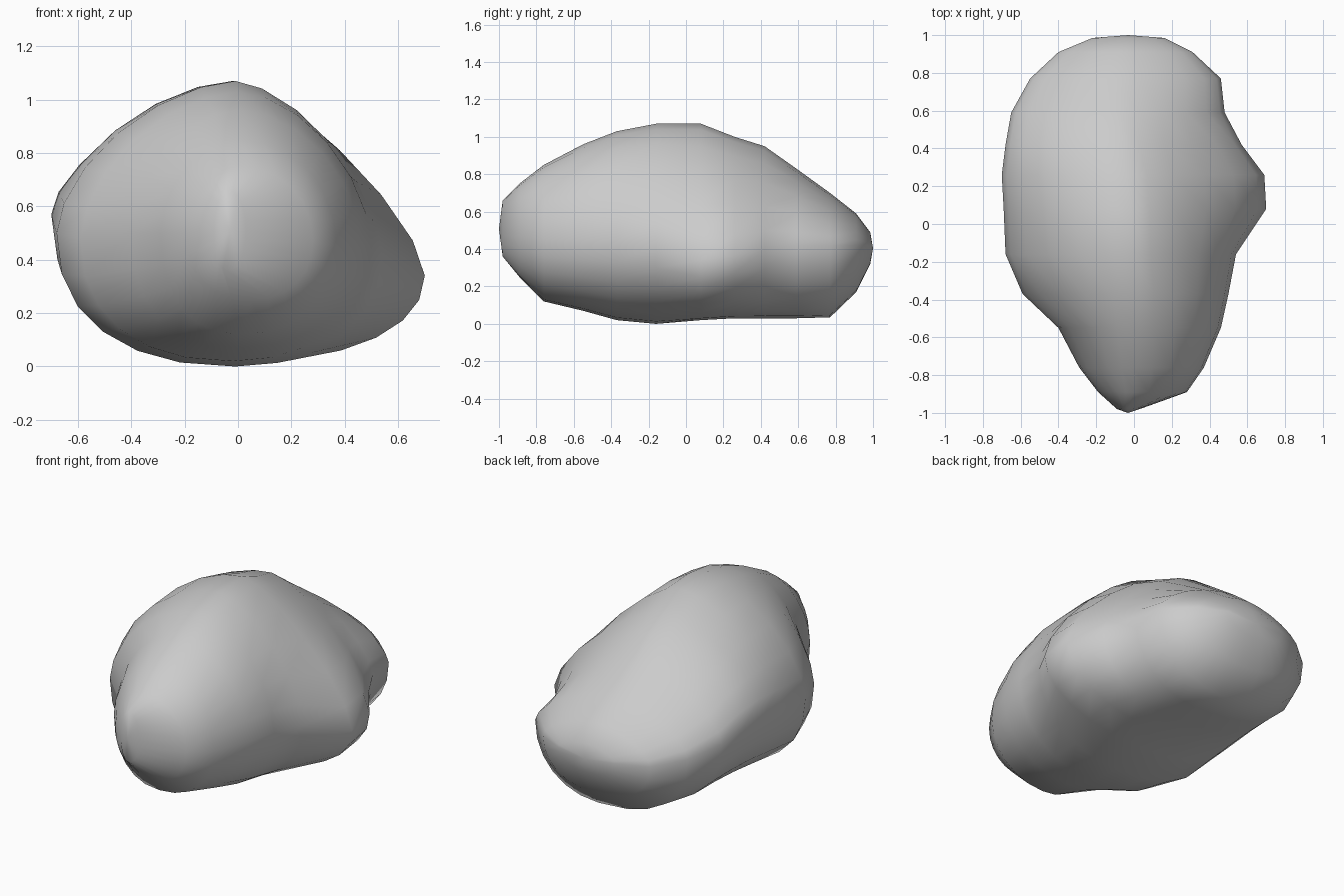
import bpy, bmesh
from math import cos, sin, pi

if "Cube" in bpy.data.objects:
    bpy.data.objects.remove(bpy.data.objects["Cube"])

# Cross-sections from front to back: y, left (x,z), right (x,z), top (x,z), bottom (x,z)
SECTIONS = [
    (-0.98, -.09, .51, .03, .51, -.04, .66, -.04, .36),
    (-0.89, -.19, .50, .28, .47, .00, .75, .05, .25),
    (-0.76, -.29, .50, .37, .45, .00, .85, .01, .12),
    (-0.55, -.40, .50, .46, .45, .00, .96, .00, .07),
    (-0.37, -.59, .48, .50, .45, .00, 1.03, -.02, .02),
    (-0.16, -.68, .50, .54, .42, -.01, 1.07, -.01, .00),
    (0.08, -.69, .53, .70, .34, -.02, 1.07, .04, .02),
    (0.26, -.70, .57, .69, .37, -.04, 1.00, .07, .03),
    (0.42, -.68, .55, .57, .40, -.07, .95, .08, .03),
    (0.59, -.65, .50, .48, .42, -.08, .83, .06, .03),
    (0.77, -.55, .45, .46, .42, -.07, .70, .04, .035),
    (0.91, -.40, .42, .31, .42, -.05, .59, .00, .17),
    (0.985, -.22, .42, .16, .42, -.04, .49, -.02, .32),
]
QUARTER = 6  # steps per quarter of a ring


def ring(y, xl, zl, xr, zr, xt, zt, xb, zb):
    """Four rounded quarter arcs joining the right, top, left and bottom points."""
    front = min(max((-0.16 - y) / 0.7, 0), 1)      # fuller shoulders toward the front
    body = min(xr, 0.54 if y < 0.3 else 0.47)      # main mass; the rest is side bulge
    arcs = [((body, zr), (xt, zt), 1.58 + 0.5 * front, False, xr - body),
            ((xl, zl), (xt, zt), 1.65 + 0.2 * front, True, 0),
            ((xl, zl), (xb, zb), 2.3, False, 0),
            ((xr, zr), (xb, zb), 2.15, True, 0)]
    pts = []
    for (sx, sz), (px, pz), power, reverse, bulge in arcs:
        for i in range(QUARTER):
            a = (QUARTER - i if reverse else i) / QUARTER * pi / 2
            ca, sa = max(cos(a), 0), max(sin(a), 0)
            c, s = ca ** (2 / power), sa ** (2 / power)
            pts.append((px + (sx - px) * c + bulge * ca ** 4, y, sz + (pz - sz) * s))
    return pts


# Loft the boulder through its sections and close both ends
bm = bmesh.new()
rings = [[bm.verts.new(p) for p in ring(*s)] for s in SECTIONS]
for a, b in zip(rings, rings[1:]):
    n = len(a)
    for i in range(n):
        j = (i + 1) % n
        bm.faces.new((a[i], a[j], b[j], b[i]))
for end, y in ((rings[0], -1.0), (rings[-1], 1.0)):
    cap = bm.faces.new(end)
    centre = bmesh.ops.poke(bm, faces=[cap])["verts"][0]
    centre.co.y = y
bmesh.ops.recalc_face_normals(bm, faces=bm.faces[:])
for f in bm.faces:
    f.smooth = True

mesh = bpy.data.meshes.new("boulder")
bm.to_mesh(mesh)
bm.free()
boulder = bpy.data.objects.new("boulder", mesh)
bpy.context.collection.objects.link(boulder)
